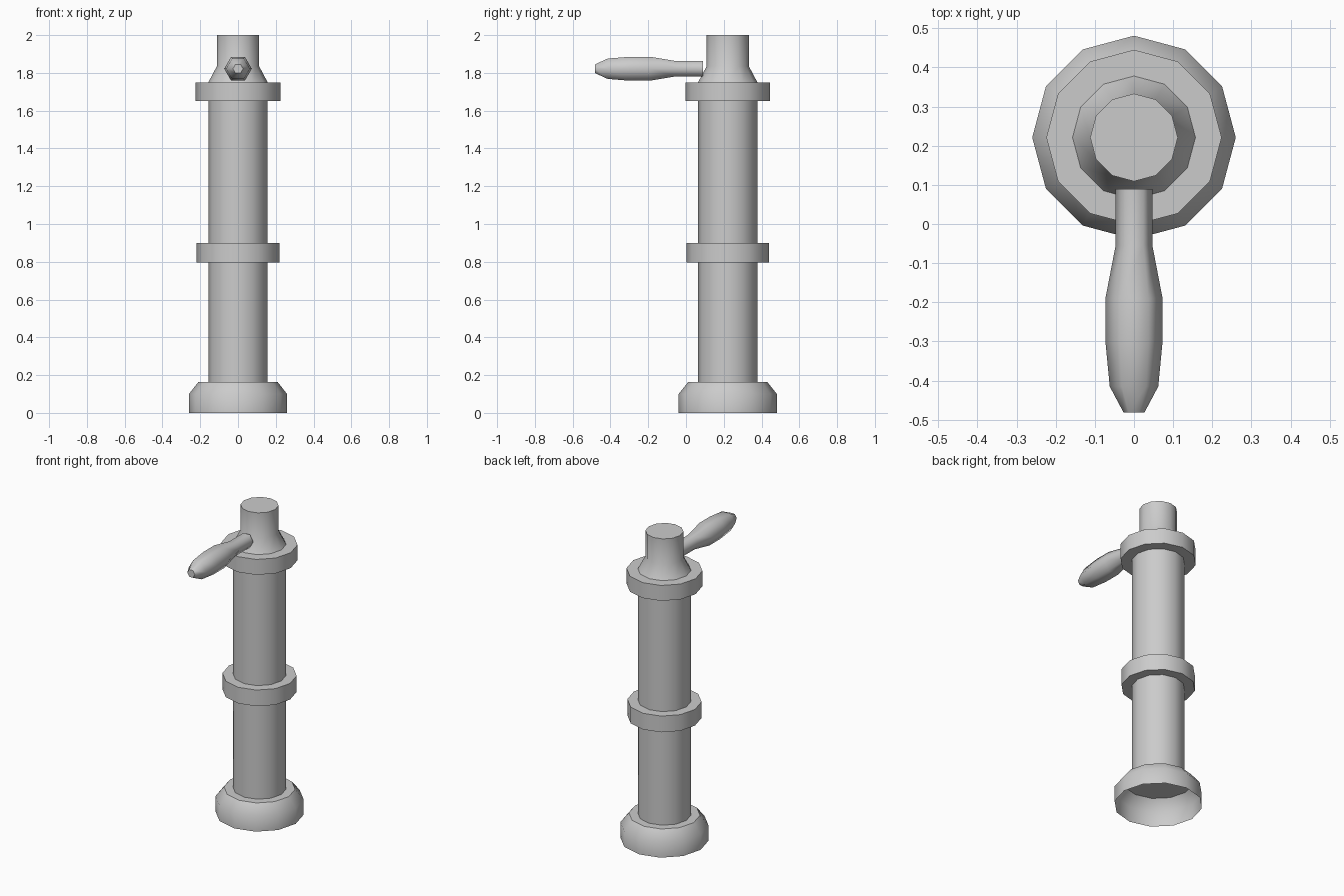
import bpy, bmesh, math
from mathutils import Matrix

old = bpy.data.objects.get("Cube")
if old:
    bpy.data.objects.remove(old, do_unlink=True)

grey = bpy.data.materials.new("plain grey")
grey.use_nodes = True
colour = (0.6, 0.6, 0.6, 1)
grey.diffuse_color = colour
grey.node_tree.nodes["Principled BSDF"].inputs["Base Color"].default_value = colour


def lathe(name, profile, sides, place, cap_start=True, cap_end=True, smooth=50):
    """Stack regular polygon rings of (radius, height) and bridge them."""
    bm = bmesh.new()
    rings = []
    for r, h in profile:
        angles = [math.tau * i / sides for i in range(sides)]
        rings.append([bm.verts.new((r * math.cos(a), r * math.sin(a), h)) for a in angles])
    for low, high in zip(rings, rings[1:]):
        for i in range(sides):
            j = (i + 1) % sides
            bm.faces.new((low[i], low[j], high[j], high[i]))
    if cap_start:
        bm.faces.new(rings[0][::-1])
    if cap_end:
        bm.faces.new(rings[-1])
    bm.transform(place)
    mesh = bpy.data.meshes.new(name)
    bm.to_mesh(mesh)
    bm.free()
    mesh.materials.append(grey)
    obj = bpy.data.objects.new(name, mesh)
    bpy.context.collection.objects.link(obj)
    bpy.ops.object.select_all(action='DESELECT')
    obj.select_set(True)
    bpy.context.view_layer.objects.active = obj
    bpy.ops.object.shade_smooth_by_angle(angle=math.radians(smooth))
    return obj


column = Matrix.Translation((0, 0.221, 0))
tube_r = 0.157

# Hollow foot, open underneath
lathe("base", [(0.26, 0), (0.26, 0.1), (0.21, 0.163), (tube_r, 0.163)], 12, column, False, False)

# Main tube and the two collars around it
lathe("tube", [(tube_r, 0.163), (tube_r, 1.7)], 12, column)
for name, r, low, high in (("middle_collar", 0.219, 0.795, 0.9), ("top_collar", 0.224, 1.65, 1.75)):
    lathe(name, [(r, low), (r, high)], 12, column)

# Flared neck
lathe("neck", [(tube_r, 1.75), (0.112, 1.835), (0.112, 2)], 12, column, cap_start=False)

# Turned handle pointing to the front
handle_place = Matrix.Translation((0, 0, 1.822)) @ Matrix.Rotation(math.pi / 2, 4, 'X')
grip = [(0.047, -0.09), (0.047, 0.055), (0.073, 0.19), (0.073, 0.3), (0.062, 0.415), (0.027, 0.481)]
lathe("handle", grip, 6, handle_place, smooth=62)
